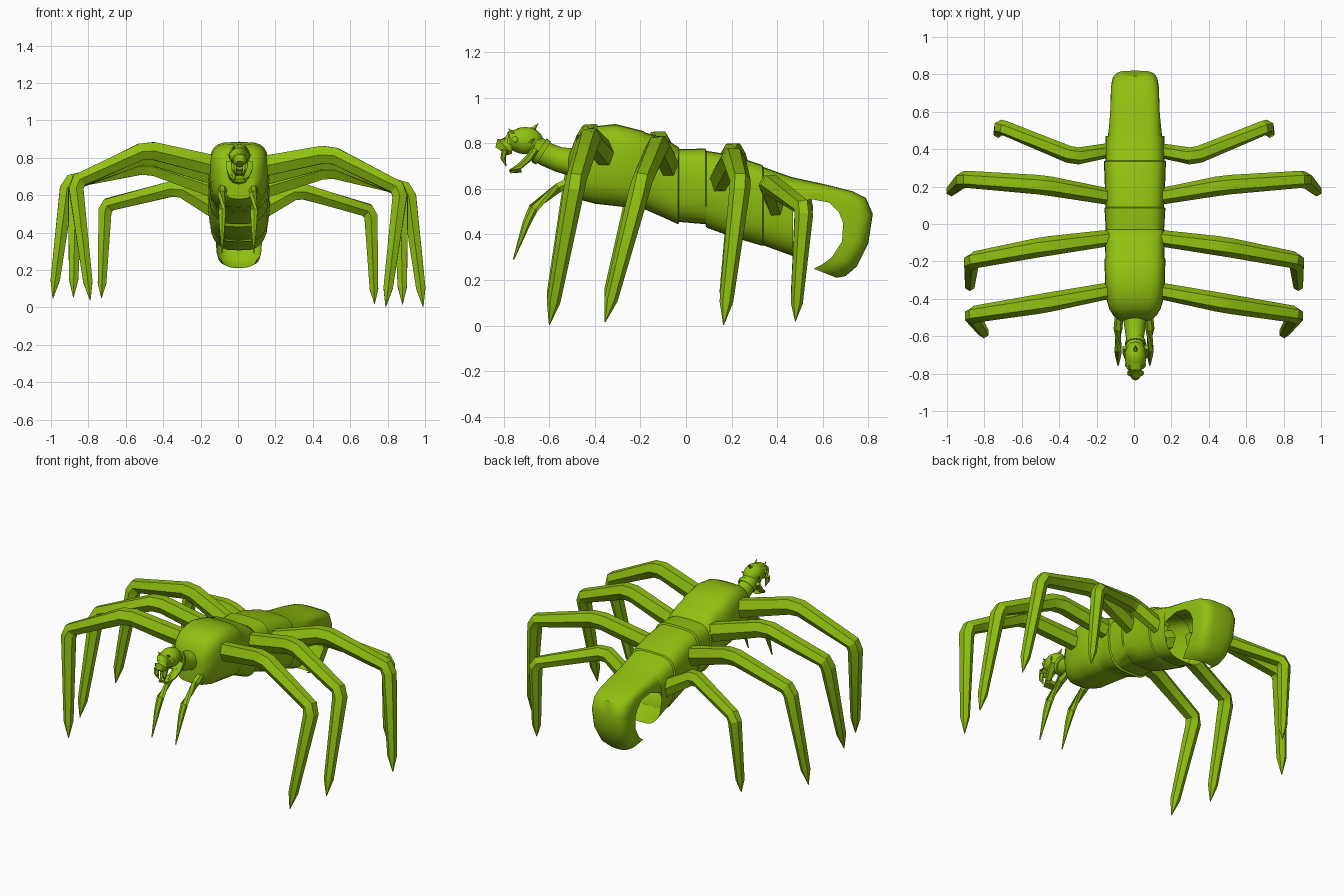
import bpy, bmesh, math
from mathutils import Vector

if "Cube" in bpy.data.objects:
    bpy.data.objects.remove(bpy.data.objects["Cube"])

green = bpy.data.materials.new("moss_green")
green.diffuse_color = (0.28, 0.53, 0.005, 1)
green.use_nodes = True
green.node_tree.nodes["Principled BSDF"].inputs["Base Color"].default_value = green.diffuse_color


def finish(name, bm, angle=35):
    """Turn a bmesh into a named, shaded object."""
    bmesh.ops.recalc_face_normals(bm, faces=bm.faces)
    me = bpy.data.meshes.new(name)
    bm.to_mesh(me)
    bm.free()
    ob = bpy.data.objects.new(name, me)
    bpy.context.collection.objects.link(ob)
    me.materials.append(green)
    bpy.ops.object.select_all(action='DESELECT')
    ob.select_set(True)
    bpy.context.view_layer.objects.active = ob
    bpy.ops.object.shade_smooth_by_angle(angle=math.radians(angle))
    return ob


def loft(bm, rings, closed=True, cap_start=True, cap_end=True):
    """Skin a list of point rings."""
    rows = [[bm.verts.new(p) for p in r] for r in rings]
    n = len(rows[0])
    for a, b in zip(rows, rows[1:]):
        for i in range(n if closed else n - 1):
            j = (i + 1) % n
            bm.faces.new((a[i], a[j], b[j], b[i]))
    if cap_start:
        bm.faces.new(rows[0][::-1])
    if cap_end:
        bm.faces.new(rows[-1])


def power(v, e):
    return math.copysign(abs(v) ** e, v)


def tube(name, points, sizes, sides=6, angle=25):
    """Faceted limb along points; sizes are (sideways, depth) radii."""
    pts = [Vector(p) for p in points]
    rings = []
    for i, p in enumerate(pts):
        d0 = (pts[i] - pts[i - 1]).normalized() if i else Vector()
        d1 = (pts[i + 1] - pts[i]).normalized() if i < len(pts) - 1 else Vector()
        t = (d0 + d1).normalized()
        side = Vector((0, 1, 0))
        if abs(t.y) > 0.8:
            side = Vector((1, 0, 0))
        side = (side - t * side.dot(t)).normalized()
        up = t.cross(side)
        a, b = sizes[i]
        rings.append([p + side * a * math.cos(k * math.tau / sides)
                      + up * b * math.sin(k * math.tau / sides) for k in range(sides)])
    bm = bmesh.new()
    loft(bm, rings)
    return finish(name, bm, angle)


def ball(name, loc, radii, seg=14, rings=9):
    bm = bmesh.new()
    bmesh.ops.create_uvsphere(bm, u_segments=seg, v_segments=rings, radius=1)
    for v in bm.verts:
        v.co = Vector(loc) + Vector(v.co[i] * radii[i] for i in range(3))
    return finish(name, bm, 40)


# Segmented body: (y, top, bottom, half width), stepped at each plate, open at the rear
body = [(-.515, .745, .58, .085), (-.49, .81, .565, .115), (-.455, .85, .55, .137),
        (-.40, .875, .535, .153), (-.31, .885, .525, .16), (-.19, .855, .51, .163),
        (-.18, .848, .51, .158), (-.10, .825, .475, .16), (-.035, .785, .445, .163),
        (-.03, .775, .455, .156), (.085, .777, .445, .163),
        (.09, .767, .43, .156), (.20, .75, .39, .161), (.335, .705, .35, .166),
        (.34, .695, .352, .158), (.47, .65, .305, .158)]
N = 24
rings = []
for y, top, bot, hw in body:
    mid, h = (top + bot) / 2, (top - bot) / 2
    ring = []
    for k in range(N):
        a = math.tau * k / N
        s = power(math.sin(a), .55)
        w = hw * (1 - .22 * max(0, -s) ** 2)
        ring.append((.005 + w * power(math.cos(a), .5), y, mid + h * s))
    rings.append(ring)
bm = bmesh.new()
loft(bm, rings, cap_end=False)
finish("segmented_body", bm, 40)

# Curled tail shell, open inside, pinching to a keel at the tip:
# (outer y, z, inner y, z, half width, roundness exponent)
tail = [(.33, .70, .36, .50, .147, .5), (.45, .655, .45, .52, .147, .5),
        (.62, .618, .55, .555, .135, .5), (.73, .59, .63, .54, .13, .5),
        (.79, .56, .67, .50, .13, .5), (.82, .49, .69, .45, .127, .5),
        (.80, .36, .685, .37, .125, .55), (.75, .26, .64, .30, .12, .68),
        (.70, .217, .60, .27, .11, .8), (.66, .21, .56, .25, .09, .9)]
rings = []
for oy, oz, iy, iz, hw, e in tail:
    ring = []
    for k in range(15):
        a = math.pi * k / 14
        s = max(0, math.sin(a)) ** e
        ring.append((.005 + hw * power(math.cos(a), e), iy + (oy - iy) * s, iz + (oz - iz) * s))
    rings.append(ring)
bm = bmesh.new()
loft(bm, rings, closed=False, cap_start=False, cap_end=False)
finish("curled_tail", bm, 40)

# Walking legs: hip, middle joint, knee, foot (right side, mirrored to the left)
legs = {
    "front": [(.10, -.35, .75), (.49, -.425, .835), (.87, -.485, .65), (.79, -.60, .02)],
    "second": [(.10, -.07, .70), (.49, -.122, .805), (.87, -.195, .65), (.88, -.355, .035)],
    "third": [(.10, .14, .63), (.48, .208, .752), (.91, .24, .65), (.99, .165, .025)],
    "rear": [(.10, .40, .51), (.32, .36, .635), (.71, .52, .53), (.73, .48, .035)],
}
for name, path in legs.items():
    hip, mid, knee, foot = [Vector(p) for p in path]
    pts = [hip, hip.lerp(mid, .9), mid + (knee - mid) * .08, mid.lerp(knee, .95),
           knee + (foot - knee) * .06, knee.lerp(foot, .84), foot]
    sizes = [(.043, .064), (.052, .055), (.052, .052), (.046, .046),
             (.046, .045), (.03, .029), (.002, .002)]
    if name == "rear":
        sizes = [(a * .88, b * .92) for a, b in sizes]
    for side, s in (("right", 1), ("left", -1)):
        # slight lean of the whole stance to the right
        tilted = [(s * p.x, p.y, p.z - .022 * s * p.x) for p in pts]
        tube(f"{name}_leg_{side}", tilted, sizes)

# Small feelers under the head
for side, s in (("right", 1), ("left", -1)):
    tube(f"feeler_{side}", [(s * .08, -.48, .645), (s * .085, -.56, .605), (s * .085, -.67, .515),
                            (s * .085, -.70, .45), (s * .085, -.757, .29)],
         [(.022, .022), (.024, .024), (.022, .022), (.018, .018), (.003, .003)])

# Neck with a collar ridge
tube("neck", [(.005, -.49, .715), (.005, -.56, .73), (.005, -.61, .75), (.008, -.67, .785)],
     [(.065, .062), (.055, .055), (.048, .053), (.05, .055)], 12, 40)
tube("neck_collar", [(.008, -.625, .757), (.008, -.645, .77)],
     [(.054, .06), (.056, .062)], 12, 40)

# Skull and blunt snout
ball("skull", (.008, -.705, .812), (.058, .078, .06))
tube("snout", [(.008, -.72, .812), (.008, -.765, .808), (.008, -.795, .788), (.008, -.81, .765)],
     [(.056, .058), (.052, .05), (.045, .04), (.032, .024)], 10, 40)

# Lower jaw and upper fangs framing the open mouth
tube("chin", [(.008, -.725, .69), (.008, -.77, .678)], [(.036, .018), (.028, .01)], 8)
for side, s in (("right", 1), ("left", -1)):
    x = .008
    tube(f"jaw_{side}", [(x + s * .04, -.66, .775), (x + s * .042, -.69, .735),
                         (x + s * .036, -.73, .70), (x + s * .024, -.772, .675)],
         [(.016, .035), (.016, .03), (.014, .018), (.009, .01)])
    tube(f"fang_{side}", [(x + s * .03, -.795, .77), (x + s * .028, -.803, .735),
                          (x + s * .02, -.79, .70)],
         [(.014, .018), (.012, .014), (.002, .002)])
    ball(f"eye_{side}", (x + s * .046, -.75, .815), (.012, .017, .015), 10, 6)
    tube(f"brow_horn_{side}", [(x + s * .03, -.755, .84), (x + s * .032, -.78, .866)],
         [(.01, .01), (.001, .001)], 5)
    tube(f"cheek_spike_{side}", [(x + s * .045, -.69, .80), (x + s * .064, -.665, .82)],
         [(.012, .012), (.001, .001)], 5)

# Crest spike on the crown
tube("crown_spike", [(.008, -.675, .86), (.008, -.648, .888)], [(.014, .014), (.001, .001)], 5)
